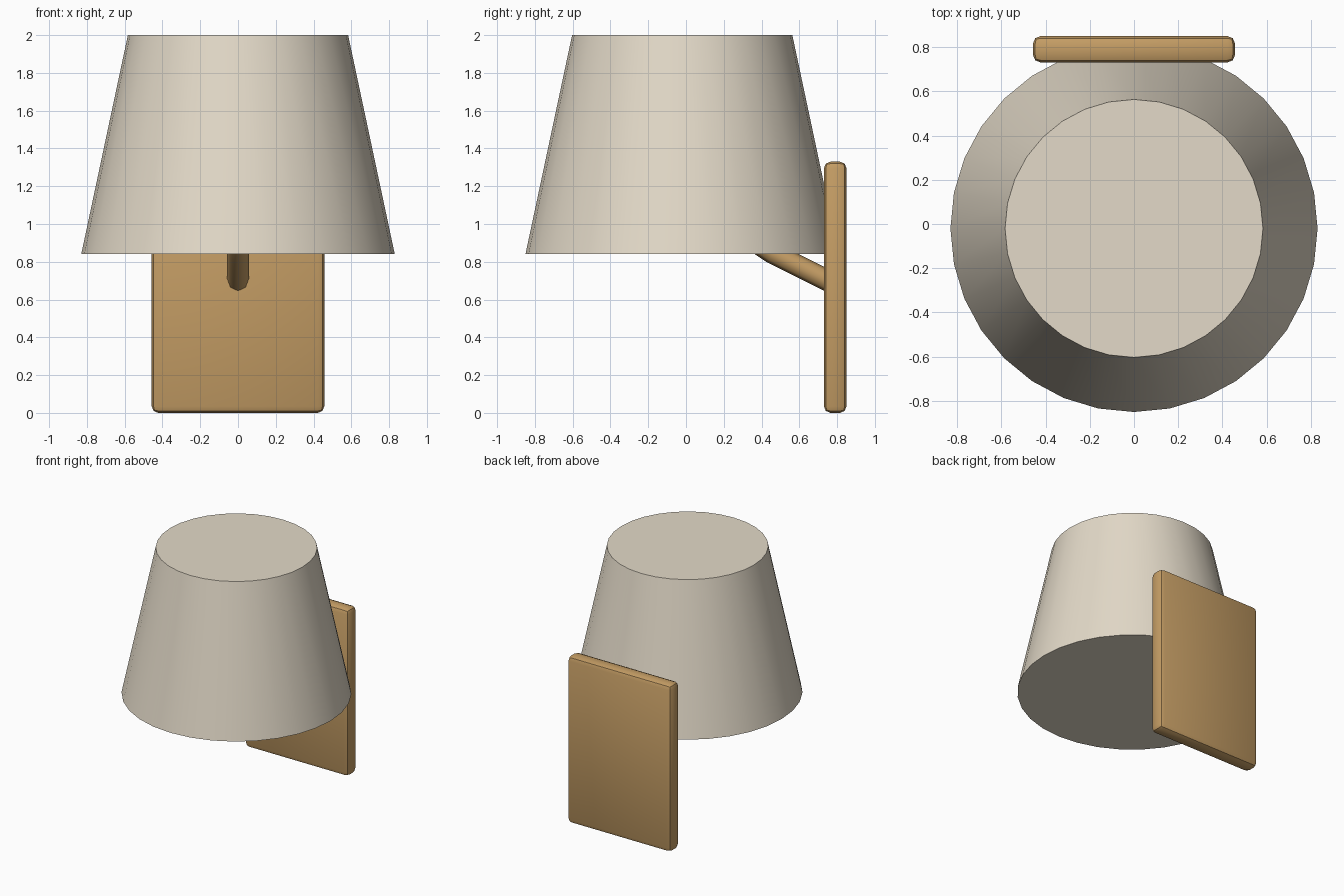
import bpy
import math

cube = bpy.data.objects.get("Cube")
if cube:
    bpy.data.objects.remove(cube, do_unlink=True)


def material(name, rgb):
    mat = bpy.data.materials.new(name)
    mat.use_nodes = True
    mat.diffuse_color = (*rgb, 1)
    mat.node_tree.nodes["Principled BSDF"].inputs["Base Color"].default_value = (*rgb, 1)
    return mat


def finish(obj, name, mat, angle):
    obj.name = name
    obj.data.materials.clear()
    obj.data.materials.append(mat)
    bpy.ops.object.select_all(action="DESELECT")
    obj.select_set(True)
    bpy.context.view_layer.objects.active = obj
    bpy.ops.object.shade_smooth_by_angle(angle=math.radians(angle))


cream = material("cream fabric", (0.77, 0.70, 0.58))
wood = material("light wood", (0.56, 0.34, 0.13))

# Closed tapered shade
bpy.ops.mesh.primitive_cone_add(vertices=32, radius1=0.83, radius2=0.583,
                                depth=1.16, location=(0, -0.02, 1.42))
finish(bpy.context.object, "lamp_shade", cream, 30)

# Wall plate with softened edges
bpy.ops.mesh.primitive_cube_add(size=1, location=(0, 0.79, 0.665))
plate = bpy.context.object
plate.scale = (0.914, 0.12, 1.33)
bpy.ops.object.transform_apply(location=False, rotation=False, scale=True)
bevel = plate.modifiers.new("soft edges", "BEVEL")
bevel.width = 0.035
bevel.segments = 2
bpy.ops.object.modifier_apply(modifier=bevel.name)
finish(plate, "wall_plate", wood, 40)

# Curved arm rising from the plate into the shade
curve = bpy.data.curves.new("arm", "CURVE")
curve.dimensions = "3D"
curve.bevel_depth = 0.057
curve.bevel_resolution = 2
curve.use_fill_caps = True
path = [(0.78, 0.685), (0.73, 0.71), (0.46, 0.845), (0.34, 0.925), (0.2, 1.06), (0.1, 1.2)]
spline = curve.splines.new("POLY")
spline.points.add(len(path) - 1)
for point, (y, z) in zip(spline.points, path):
    point.co = (0, y, z, 1)
arm = bpy.data.objects.new("arm", curve)
bpy.context.collection.objects.link(arm)
bpy.ops.object.select_all(action="DESELECT")
arm.select_set(True)
bpy.context.view_layer.objects.active = arm
bpy.ops.object.convert(target="MESH")
finish(bpy.context.object, "support_arm", wood, 50)
